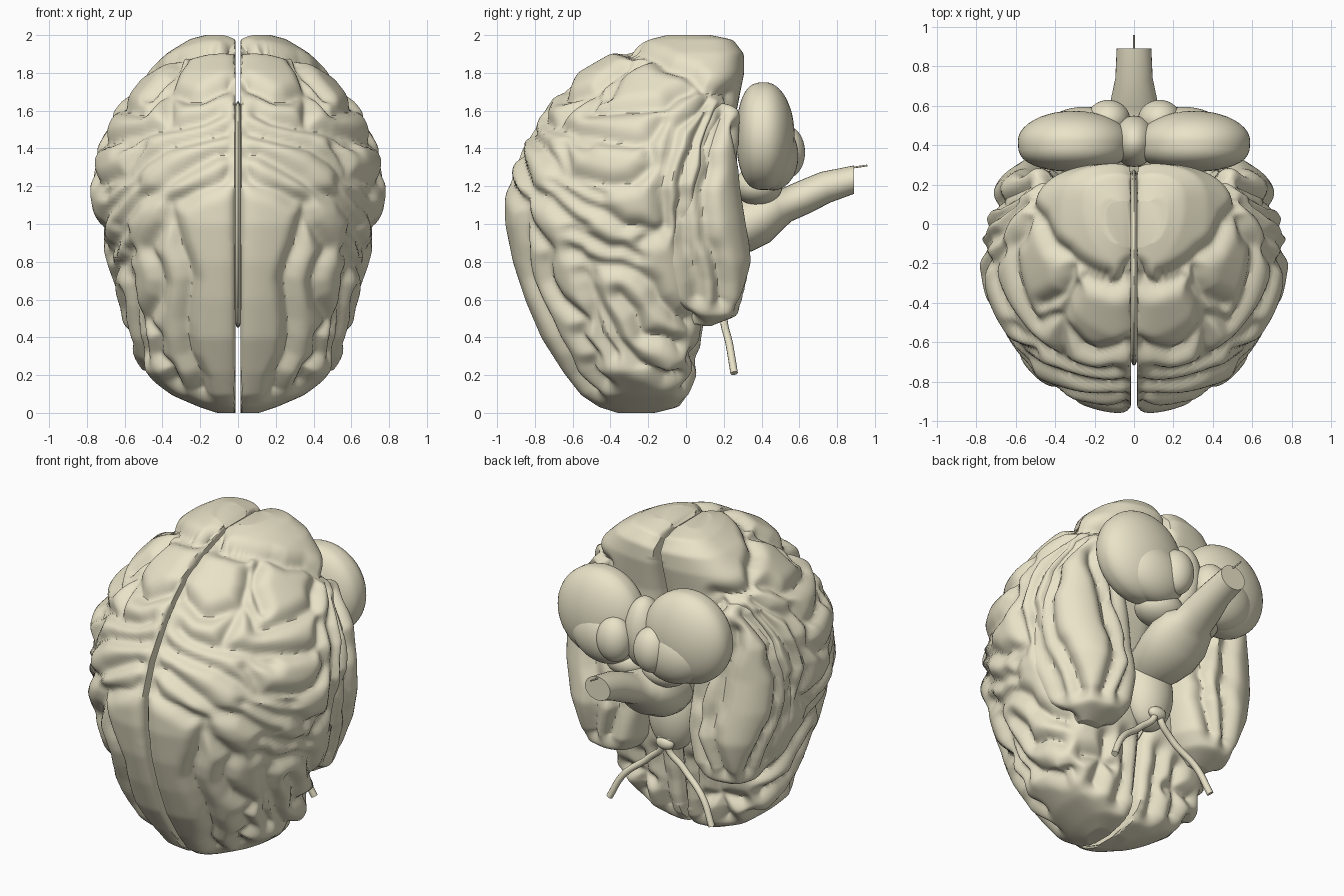
import bpy, bmesh, math, random
from mathutils import Vector, kdtree, bvhtree

if "Cube" in bpy.data.objects:
    bpy.data.objects.remove(bpy.data.objects["Cube"])

random.seed(4)
cream = bpy.data.materials.new("cream")
cream.diffuse_color = (.82, .77, .58, 1)
cream.use_nodes = True
cream.node_tree.nodes["Principled BSDF"].inputs["Base Color"].default_value = cream.diffuse_color
# height: half width, dorsal y, ventral y
CEREBRUM = [(0, .08, -.34, -.2), (.04, .2, -.47, -.04), (.1, .34, -.56, .02), (.22, .51, -.65, .06),
            (.4, .58, -.765, .085), (.6, .635, -.85, .11), (.8, .685, -.915, .13),
            (1, .745, -.955, .15), (1.2, .785, -.96, .22), (1.4, .755, -.89, .25),
            (1.6, .655, -.765, .26), (1.8, .475, -.575, .30), (1.9, .365, -.41, .30),
            (1.97, .25, -.23, .25), (2, .14, -.13, .12)]
# height: inner x, outer x, front y, back y
TEMPORAL = [(.47, .34, .47, .03, .13), (.52, .25, .56, -.08, .26), (.6, .19, .61, -.2, .31),
            (.8, .15, .68, -.28, .345), (1, .16, .73, -.28, .315), (1.2, .18, .73, -.2, .285),
            (1.4, .24, .69, -.1, .28), (1.6, .3, .57, 0, .28), (1.7, .4, .45, .1, .15)]
# Furrow lines drawn in the side view (y, z)
side_lines = [
    [(-.62, .86), (-.45, .78), (-.26, .74)], [(-.62, .97), (-.4, .88), (-.25, .82)],
    [(-.72, 1.22), (-.55, 1.1), (-.35, 1.0), (-.14, .94)],
    [(-.66, 1.42), (-.63, 1.28), (-.5, 1.21), (-.3, 1.22), (-.19, 1.3), (-.2, 1.42)],
    [(-.62, 1.49), (-.4, 1.46), (-.18, 1.44), (-.12, 1.56)],
    [(-.5, 1.6), (-.3, 1.63), (-.12, 1.64), (.03, 1.72)],
    [(-.3, 1.94), (-.17, 1.9), (0, 1.8), (.1, 1.73), (.25, 1.68)],
    [(-.42, 1.68), (-.38, 1.78), (-.22, 1.88)],
    [(.12, 1.66), (-.05, 1.5), (-.13, 1.2), (-.1, 1.0), (-.24, .9)],
    [(.12, 1.58), (.02, 1.4), (-.02, 1.15), (0, .9), (.06, .6)],
    [(.2, 1.6), (.12, 1.4), (.1, 1.1), (.13, .85), (.19, .58)],
    [(.02, .49), (-.13, .58), (-.26, .74)],
    [(-.55, .74), (-.47, .55), (-.35, .35), (-.2, .2), (-.03, .2)],
    [(-.36, .62), (-.22, .42), (-.02, .36)]]
# Furrow lines drawn in the front view (x, z)
front_lines = [
    [(.02, 1.28), (.2, 1.2), (.36, 1.1), (.3, .9), (.24, .7), (.3, .5), (.25, .3), (.2, .1)],
    [(.36, 1.1), (.47, .88), (.4, .7), (.48, .5), (.42, .3), (.33, .15)],
    [(.6, .85), (.58, .65), (.55, .5), (.5, .3)],
    [(.02, 1.38), (.2, 1.35), (.35, 1.24), (.55, 1.12), (.66, .97)],
    [(.05, 1.5), (.2, 1.45), (.4, 1.4), (.58, 1.28), (.73, 1.15)],
    [(.1, 1.6), (.3, 1.54), (.5, 1.5), (.63, 1.42)], [(.03, 1.74), (.2, 1.68), (.37, 1.7), (.5, 1.6)],
    [(.37, 1.52), (.37, 1.7), (.3, 1.86)], [(.02, 1.93), (.15, 1.91), (.26, 1.9)]]
# Furrow lines on the underside (x, z)
under_lines = [
    [(.34, .6), (.26, .8), (.27, 1.0), (.36, 1.3), (.42, 1.65)],
    [(.46, .58), (.41, .8), (.42, 1.0), (.5, 1.3), (.54, 1.5)],
    [(.12, .1), (.12, .5)], [(.3, .15), (.27, .45)], [(.2, .28), (.42, .3)]]

def lerp_table(table, z):
    z = min(max(z, table[0][0]), table[-1][0])
    for a, b in zip(table, table[1:]):
        if z <= b[0]:
            f = (z - a[0]) / (b[0] - a[0])
            return [p + (q - p) * f for p, q in zip(a[1:], b[1:])]

def signed_pow(v, e):
    return math.copysign(abs(v) ** e, v)

def cerebrum_ring(z):
    w, y0, y1 = lerp_table(CEREBRUM, z)
    c, ring = y0 + .68 * (y1 - y0), []
    for k in range(131):
        t = math.pi * (k / 130 - .5)
        e, h = (1, c - y0) if t < 0 else (2 / 3, y1 - c)
        x = w * max(0, math.cos(t)) ** e
        y = c + h * signed_pow(math.sin(t), e) - math.copysign(.05, t) * math.exp(-x / .03) * min(1, w / .3)
        ring.append(Vector((max(.014, x), y, z - .05 * math.exp(-x / .05) * max(0, z - 1.7) / .3)))
    return ring

def temporal_ring(z):
    a, b, y0, y1 = lerp_table(TEMPORAL, z)
    return [Vector(((a + b) / 2 + (b - a) / 2 * signed_pow(math.cos(t), .83),
                    (y0 + y1) / 2 + (y1 - y0) / 2 * signed_pow(math.sin(t), .83), z))
            for t in (2 * math.pi * k / 100 for k in range(100))]

def ring_bmesh(rings):
    bm = bmesh.new()
    vr = [[bm.verts.new(p) for p in r] for r in rings]
    for a, b in zip(vr, vr[1:]):
        for i in range(len(a)):
            bm.faces.new((a[i - 1], a[i], b[i], b[i - 1]))
    bm.faces.new(vr[0])
    bm.faces.new(vr[-1])
    bmesh.ops.recalc_face_normals(bm, faces=bm.faces)
    bm.normal_update()
    return bm

def furrow_tree(bodies):
    # zigzag each line and project it onto the outermost surface
    trees, points = [bvhtree.BVHTree.FromBMesh(b) for b in bodies], []
    for lines, view in ((side_lines, (1, 0, 0)), (front_lines, (0, -1, 0)), (under_lines, (0, 1, 0))):
        for line in lines:
            knots = []
            for a, b in zip(line, line[1:]):
                n = max(1, round(math.dist(a, b) / .1))
                for i in range(n):
                    j = .02 if knots else 0
                    knots.append([a[k] + (b[k] - a[k]) * i / n + random.uniform(-j, j) for k in (0, 1)])
            knots.append(line[-1])
            for a, b in zip(knots, knots[1:]):
                for i in range(12):
                    u, z = [a[k] + (b[k] - a[k]) * i / 12 for k in (0, 1)]
                    d = Vector(view)
                    start = (Vector((0, u, z)) if view[0] else Vector((u, 0, z))) + 3 * d
                    hits = [h for h in (t.ray_cast(start, -d) for t in trees) if h[0]]
                    if hits:
                        points.append(min(hits, key=lambda h: h[3])[0])
    tree = kdtree.KDTree(len(points))
    for i, p in enumerate(points):
        tree.insert(p, i)
    tree.balance()
    return tree

def carve(bm, furrows, depth):
    for v, n in [(v, v.normal.copy()) for v in bm.verts if v.co.x > .02]:
        f = max(0, 1 - furrows.find(v.co)[2] / .1)
        v.co += n * (.01 - depth * f ** 1.9)
    free = [v for v in bm.verts if v.co.x > .03]
    for _ in range(2):
        bmesh.ops.smooth_vert(bm, verts=free, factor=.5, use_axis_x=True, use_axis_y=True, use_axis_z=True)
    for v in bm.verts:
        v.co.x, v.co.z = max(v.co.x, .014), min(max(v.co.z, 0), 2)

def finish(name, bm, mirror=False, angle=50):
    me = bpy.data.meshes.new(name)
    bm.to_mesh(me)
    bm.free()
    me.shade_smooth()
    me.set_sharp_from_angle(angle=math.radians(angle))
    add(name, me, mirror)

def add(name, data, mirror):
    data.materials.append(cream)
    ob = bpy.data.objects.new(name, data)
    bpy.context.collection.objects.link(ob)
    if mirror:
        ob.modifiers.new("mirror", 'MIRROR')

def blob(name, centre, radii, mirror=False, tilt=0, flat=1):
    bm = bmesh.new()
    bmesh.ops.create_uvsphere(bm, u_segments=40, v_segments=28, radius=1)
    for v in bm.verts:
        x, y, z = v.co
        y = -abs(y) ** flat if y < 0 else y           # flatter towards the hemispheres
        x, y, z = x * radii[0], y * radii[1], z * radii[2]
        v.co = Vector((x * math.cos(tilt) - z * math.sin(tilt), y,
                       x * math.sin(tilt) + z * math.cos(tilt))) + Vector(centre)
    finish(name, bm, mirror)

def tube(name, points, radius, mirror=False):
    cu = bpy.data.curves.new(name, 'CURVE')
    cu.dimensions, cu.bevel_depth, cu.bevel_resolution, cu.use_fill_caps = '3D', radius, 3, True
    sp = cu.splines.new('BEZIER')
    sp.bezier_points.add(len(points) - 1)
    for b, p in zip(sp.bezier_points, points):
        b.co, b.handle_left_type, b.handle_right_type = p, 'AUTO', 'AUTO'
    add(name, cu, mirror)

# Cerebral hemispheres and temporal lobes
cerebrum = ring_bmesh([cerebrum_ring(1 - math.cos(math.pi * i / 170)) for i in range(171)])
temporal = ring_bmesh([temporal_ring(1.085 - .615 * math.cos(math.pi * i / 100)) for i in range(101)])
furrows = furrow_tree((cerebrum, temporal))
carve(cerebrum, furrows, .065)
carve(temporal, furrows, .07)
finish("cerebral_hemispheres", cerebrum, True)
finish("temporal_lobes", temporal, True)

# Cerebellum: two large lobes, lower lobes, tonsils, the middle ridge and its stalks
blob("cerebellum_lobes", (.305, .42, 1.465), (.285, .155, .285), True, .35, .65)
blob("cerebellum_lower_lobes", (.25, .46, 1.36), (.22, .135, .18), True, .2)
blob("cerebellum_tonsils", (.13, .53, 1.38), (.11, .1, .14), True)
blob("cerebellum_middle", (0, .42, 1.42), (.11, .13, .22))
blob("cerebellum_stalks", (.13, .38, 1.2), (.15, .13, .1), True)

# Inner bridge and base of the brain between the hemispheres
blob("hemisphere_bridge", (0, -.22, 1.05), (.05, .5, .6))
blob("brain_base", (0, .12, .8), (.16, .13, .24))

# Brain stem: y, z, half width, half thickness
STEM = [(.05, .95, .12, .12), (.2, .96, .17, .13), (.3, .99, .2, .135), (.4, 1.04, .2, .135),
        (.49, 1.09, .17, .105), (.53, 1.1, .13, .085), (.62, 1.14, .12, .085), (.74, 1.195, .095, .08),
        (.89, 1.235, .088, .075)]
finish("brain_stem", ring_bmesh([[(rx * math.cos(t), y - .35 * rz * math.sin(t) * (y < .8), z + rz * math.sin(t))
                                  for t in (math.pi * k / 14 for k in range(28))] for y, z, rx, rz in STEM]))

# Optic nerves, their crossing and the thin thread at the stem end
tube("optic_nerves", [(.1, .19, .74), (.02, .21, .62), (.12, .2, .5), (.28, .23, .36), (.36, .255, .21)], .02, True)
blob("nerve_crossing", (0, .21, .63), (.06, .035, .04))
tube("stem_thread", [(0, .86, 1.295), (0, .96, 1.31)], .005)
